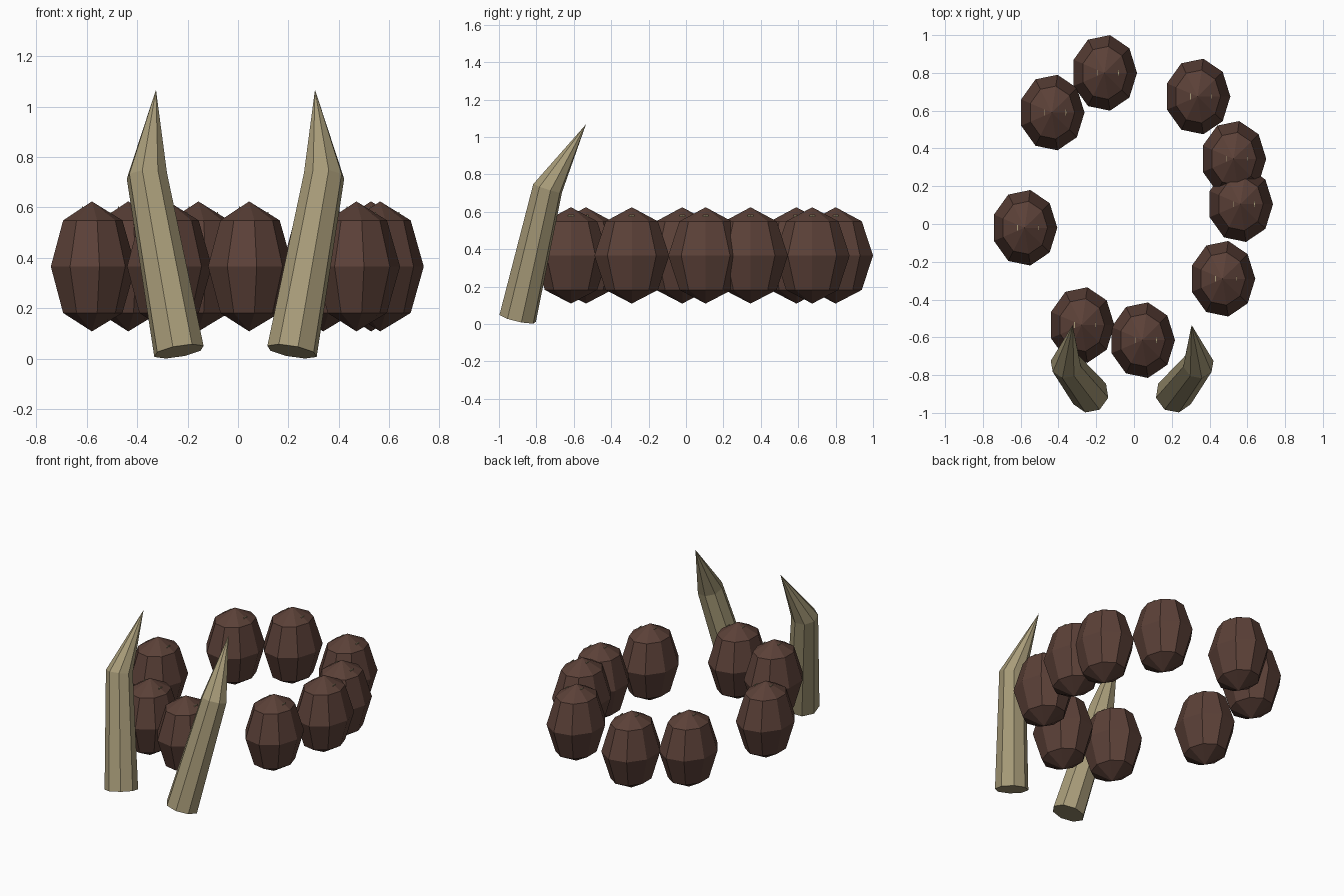
import bpy, bmesh
from math import cos, sin, tau
from mathutils import Vector

cube = bpy.data.objects.get("Cube")
if cube:
    bpy.data.objects.remove(cube)


def material(name, rgb):
    m = bpy.data.materials.new(name)
    m.use_nodes = True
    m.diffuse_color = (*rgb, 1)
    bsdf = m.node_tree.nodes["Principled BSDF"]
    bsdf.inputs["Base Color"].default_value = (*rgb, 1)
    bsdf.inputs["Roughness"].default_value = 0.9
    return m


brown = material("dark brown", (0.105, 0.052, 0.039))
tan = material("dry bone", (0.39, 0.33, 0.19))


def ring(bm, centre, normal, rx, ry, sides, turn=0.0):
    """Ring of vertices around centre, in the plane across normal."""
    n = Vector(normal).normalized()
    u = Vector((0, 1, 0)).cross(n).normalized()
    v = n.cross(u)
    return [bm.verts.new(Vector(centre) + u * rx * cos(tau * i / sides + turn)
                         + v * ry * sin(tau * i / sides + turn))
            for i in range(sides)]


def bridge(bm, a, b):
    for i in range(len(a)):
        j = (i + 1) % len(a)
        bm.faces.new((a[i], a[j], b[j], b[i]))


def fan(bm, loop, point):
    tip = bm.verts.new(point)
    for i in range(len(loop)):
        bm.faces.new((loop[i], loop[(i + 1) % len(loop)], tip))


def finish(bm, name, mat, location=(0, 0, 0)):
    bmesh.ops.recalc_face_normals(bm, faces=bm.faces)
    mesh = bpy.data.meshes.new(name)
    bm.to_mesh(mesh)
    bm.free()
    mesh.materials.append(mat)
    obj = bpy.data.objects.new(name, mesh)
    obj.location = location
    bpy.context.collection.objects.link(obj)
    return obj


# Faceted pods: three oval rings closed by shallow cones
def pod(name, x, y):
    bm = bmesh.new()
    rings = [ring(bm, (0, 0, z), (0, 0, 1), 0.173 * s, 0.203 * s, 9)
             for z, s in ((0.182, 0.7), (0.366, 1), (0.549, 0.7))]
    fan(bm, rings[0], (0, 0, 0.109))
    bridge(bm, rings[0], rings[1])
    bridge(bm, rings[1], rings[2])
    fan(bm, rings[2], (0, 0, 0.624))
    finish(bm, name, brown, (x, y, 0))


# Tiny pale flecks on the crown of each pod
def flecks(name, x, y):
    bm = bmesh.new()
    for dx, z in ((-0.038, 0.599), (0.075, 0.578)):
        made = bmesh.ops.create_cube(bm, size=1)["verts"]
        bmesh.ops.scale(bm, verts=made, vec=(0.004, 0.03, 0.008))
        bmesh.ops.translate(bm, verts=made, vec=(dx, 0, z))
    finish(bm, name, tan, (x, y, 0))


spots = [(-0.157, 0.80), (-0.435, 0.59), (0.337, 0.675), (0.527, 0.345),
         (0.563, 0.105), (0.469, -0.29), (-0.579, -0.02), (-0.277, -0.535),
         (0.044, -0.615)]
for n, (x, y) in enumerate(spots, 1):
    pod(f"pod_{n}", x, y)
    flecks(f"pod_flecks_{n}", x, y)


# Bent tusks, mirrored about a line just off centre
def tusk(name, side):
    def at(x, y, z):
        return (side * x - 0.01, y, z)

    bm = bmesh.new()
    base = ring(bm, at(0.224, -0.9, 0.03), (side * 0.18, 0.23, 1), 0.102, 0.102, 8, 0.2 * side)
    knee = ring(bm, at(0.351, -0.74, 0.725), (side * 0.08, 0.32, 1), 0.082, 0.082, 8, 0.2 * side)
    bm.faces.new(base)
    bridge(bm, base, knee)
    fan(bm, knee, at(0.315, -0.535, 1.067))
    finish(bm, name, tan)


tusk("left_tusk", 1)
tusk("right_tusk", -1)
